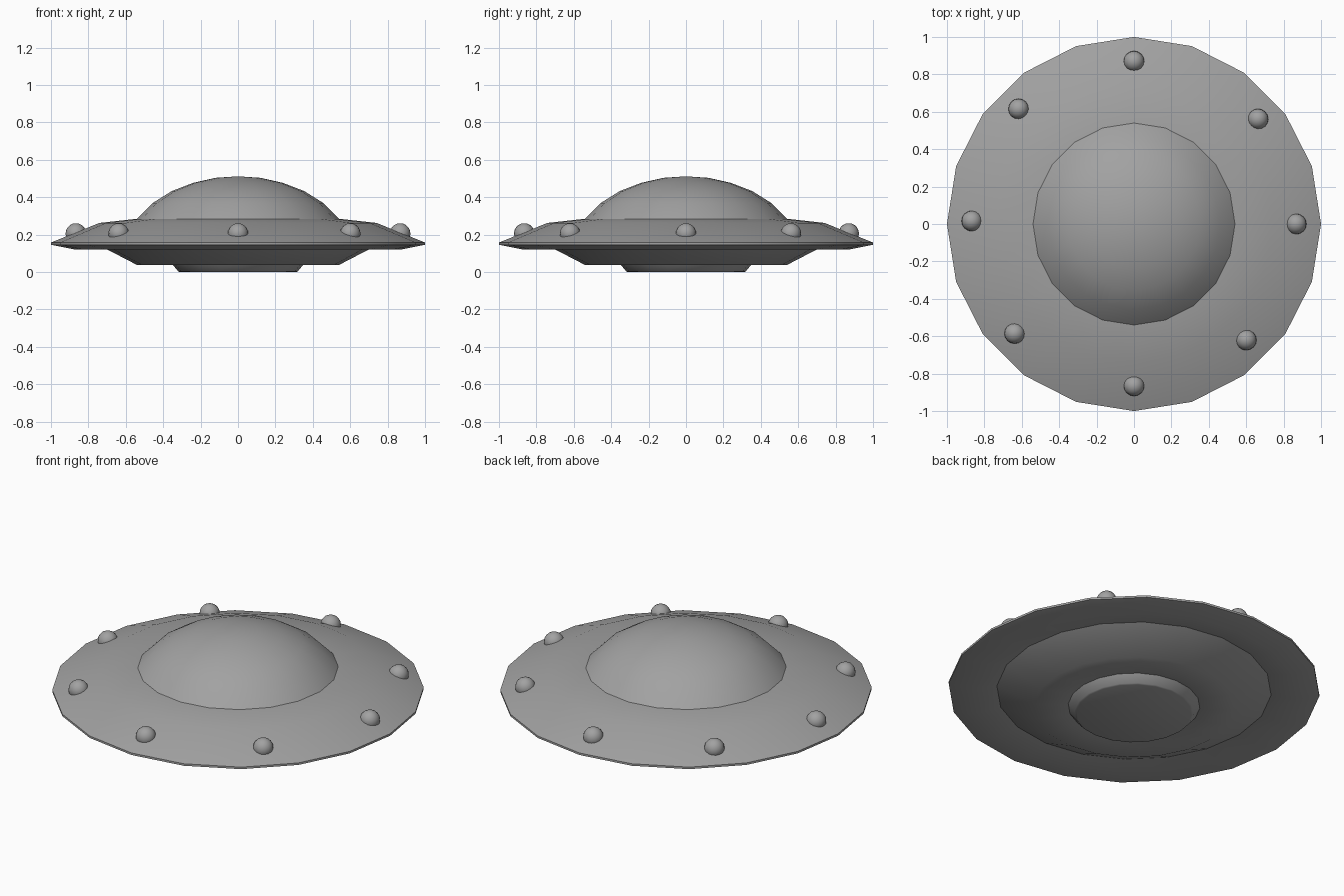
import bpy, bmesh, math

SIDES = 20

cube = bpy.data.objects.get("Cube")
if cube:
    bpy.data.objects.remove(cube, do_unlink=True)

grey = bpy.data.materials.new("hull grey")
grey.use_nodes = True
colour = (0.36, 0.36, 0.36, 1)
grey.diffuse_color = colour
grey.node_tree.nodes["Principled BSDF"].inputs["Base Color"].default_value = colour


def finish(name, bm):
    """Turn a bmesh into a smooth-shaded object with sharp creases kept."""
    bmesh.ops.recalc_face_normals(bm, faces=bm.faces)
    mesh = bpy.data.meshes.new(name)
    bm.to_mesh(mesh)
    bm.free()
    mesh.materials.append(grey)
    obj = bpy.data.objects.new(name, mesh)
    bpy.context.collection.objects.link(obj)
    bpy.ops.object.select_all(action='DESELECT')
    obj.select_set(True)
    bpy.context.view_layer.objects.active = obj
    bpy.ops.object.shade_smooth_by_angle(angle=math.radians(30))
    return obj


def lathe(name, profile):
    """Spin a (radius, height) profile about z."""
    bm = bmesh.new()
    verts = [bm.verts.new((r, 0, z)) for r, z in profile]
    edges = [bm.edges.new(pair) for pair in zip(verts, verts[1:])]
    bmesh.ops.spin(bm, geom=verts + edges, cent=(0, 0, 0), axis=(0, 0, 1),
                   angle=math.tau, steps=SIDES)
    bmesh.ops.remove_doubles(bm, verts=bm.verts, dist=0.0005)
    return finish(name, bm)


# Domed cabin on top
lathe("dome", [(0, 0.512), (0.12, 0.504), (0.24, 0.477), (0.354, 0.433),
               (0.458, 0.368), (0.54, 0.285)])

# Saucer: top deck, thin rim, grooved underside
lathe("saucer_hull", [(0.54, 0.285), (0.74, 0.263), (1, 0.158), (1, 0.146),
                      (0.87, 0.12), (0.74, 0.142)])

# Sloping belly with a shallow groove round the hatch
lathe("belly", [(0.74, 0.142), (0.54, 0.038), (0.4, 0.038), (0.355, 0.046)])

# Round hatch underneath
lathe("bottom_hatch", [(0.355, 0.046), (0.32, 0.004), (0.31, 0), (0, 0)])

# Ring of slightly uneven lights
spots = [(0, 0.87), (0.663, 0.561), (0.867, 0), (0.6, -0.62),
         (0, -0.865), (-0.638, -0.585), (-0.867, 0.016), (-0.617, 0.615)]
for i, (x, y) in enumerate(spots):
    bm = bmesh.new()
    bmesh.ops.create_uvsphere(bm, u_segments=16, v_segments=10, radius=0.055)
    finish(f"rim_light_{i + 1}", bm).location = (x, y, 0.206)
